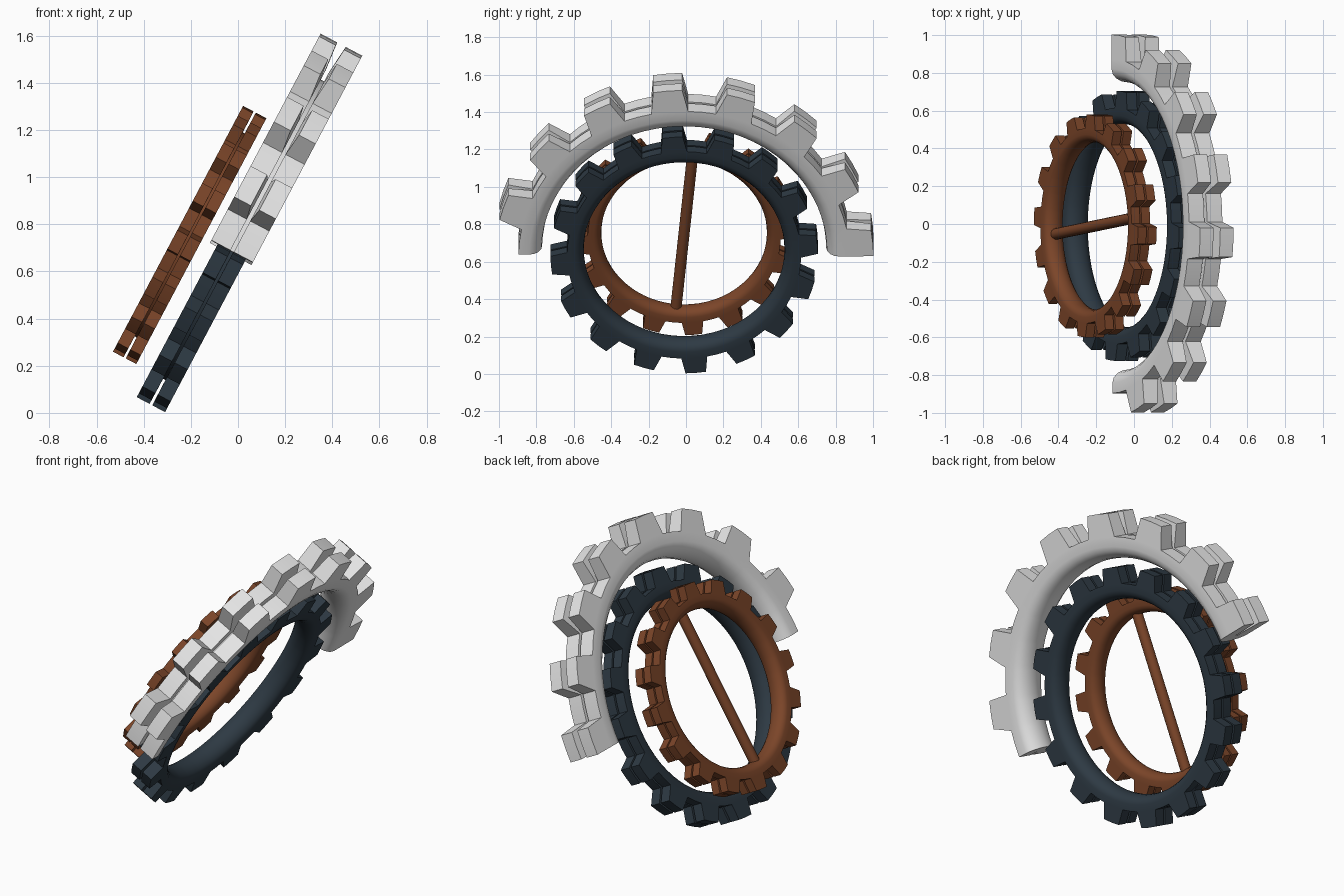
import bpy
import bmesh
from math import sin, cos, pi, radians
from mathutils import Vector

cube = bpy.data.objects.get("Cube")
if cube:
    bpy.data.objects.remove(cube)

# Shared tilted frame: two directions in the ring plane and the axle direction
SIDE = Vector((0, 1, 0))
UP = Vector((0.468, 0, 0.884))
AXLE = Vector((0.884, 0, -0.468))
TEETH = 16
STEP = 360 / TEETH
PHASE = 5
TIP, BASE = 4.4, 6.4          # half widths of a tooth, in degrees
INNER, SHOULDER, ROOT = 0.75, 0.82, 0.875


def material(name, colour):
    mat = bpy.data.materials.new(name)
    mat.use_nodes = True
    mat.diffuse_color = (*colour, 1)
    mat.node_tree.nodes["Principled BSDF"].inputs["Base Color"].default_value = (*colour, 1)
    return mat


def finish(name, bm, mat):
    bmesh.ops.recalc_face_normals(bm, faces=bm.faces)
    mesh = bpy.data.meshes.new(name)
    bm.to_mesh(mesh)
    bm.free()
    obj = bpy.data.objects.new(name, mesh)
    bpy.context.collection.objects.link(obj)
    mesh.materials.append(mat)
    bpy.ops.object.select_all(action="DESELECT")
    obj.select_set(True)
    bpy.context.view_layer.objects.active = obj
    bpy.ops.object.shade_smooth_by_angle(angle=radians(38))
    return obj


def section(outer, half, gap):
    """Closed (radius, axial) loop: rounded inside, grooved twin rims outside."""
    arc = [pi * i / 8 for i in range(9)]
    loop = [(SHOULDER - (SHOULDER - INNER) * sin(t), -half * cos(t)) for t in arc]
    rim = [(ROOT - 0.005, half), (outer, half), (outer, gap if outer > ROOT else 0.008),
           (ROOT - 0.01, 0.008), (SHOULDER + 0.01, 0.008)]
    return loop + rim + [(r, -a) for r, a in reversed(rim)]


def gear(name, centre, radius, half, gap, mat, teeth=TEETH):
    """Loft the section around the axle, raising it at every tooth."""
    whole = teeth == TEETH
    stations = []
    for k in range(teeth):
        c = PHASE + k * STEP
        stations += [(c - BASE, ROOT), (c - TIP, 1), (c, 1), (c + TIP, 1),
                     (c + BASE, ROOT), (c + STEP / 2, ROOT)]
    if not whole:
        stations = stations[1:] + [(PHASE + teeth * STEP - BASE, ROOT)]
    bm = bmesh.new()
    rings = []
    for angle, outer in stations:
        a = radians(angle)
        spoke = SIDE * cos(a) + UP * sin(a)
        rings.append([bm.verts.new(centre + radius * (spoke * r + AXLE * x))
                      for r, x in section(outer, half / radius, gap)])
    count = len(rings)
    for i in range(count if whole else count - 1):
        one, two = rings[i], rings[(i + 1) % count]
        for j in range(len(one)):
            n = (j + 1) % len(one)
            bm.faces.new((one[j], one[n], two[n], two[j]))
    if not whole:
        bm.faces.new(rings[0])
        bm.faces.new(rings[-1])
    return finish(name, bm, mat)


def rod(name, centre, length, radius, angle, mat):
    a = radians(angle)
    along = SIDE * cos(a) + UP * sin(a)
    bm = bmesh.new()
    bmesh.ops.create_cone(bm, cap_ends=True, segments=16, radius1=radius,
                          radius2=radius, depth=length)
    turn = along.to_track_quat("Z", "Y").to_matrix()
    bmesh.ops.rotate(bm, matrix=turn, verts=bm.verts)
    bmesh.ops.translate(bm, vec=centre, verts=bm.verts)
    return finish(name, bm, mat)


white = material("white", (0.8, 0.8, 0.8))
slate = material("dark slate", (0.027, 0.042, 0.057))
brown = material("rust brown", (0.2, 0.06, 0.022))

hub = Vector((-0.035, -0.01, 0.667))
small_hub = Vector((-0.205, -0.01, 0.755))

# Outer half ring, full middle ring, small ring with its crossbar
gear("outer_half_gear", hub, 1.013, 0.1, 0.02, white, teeth=TEETH // 2)
gear("middle_gear", hub, 0.715, 0.068, 0.009, slate)
gear("small_gear", small_hub, 0.59, 0.056, 0.009, brown)
rod("crossbar", small_hub, 0.94, 0.03, 84.5, brown)
